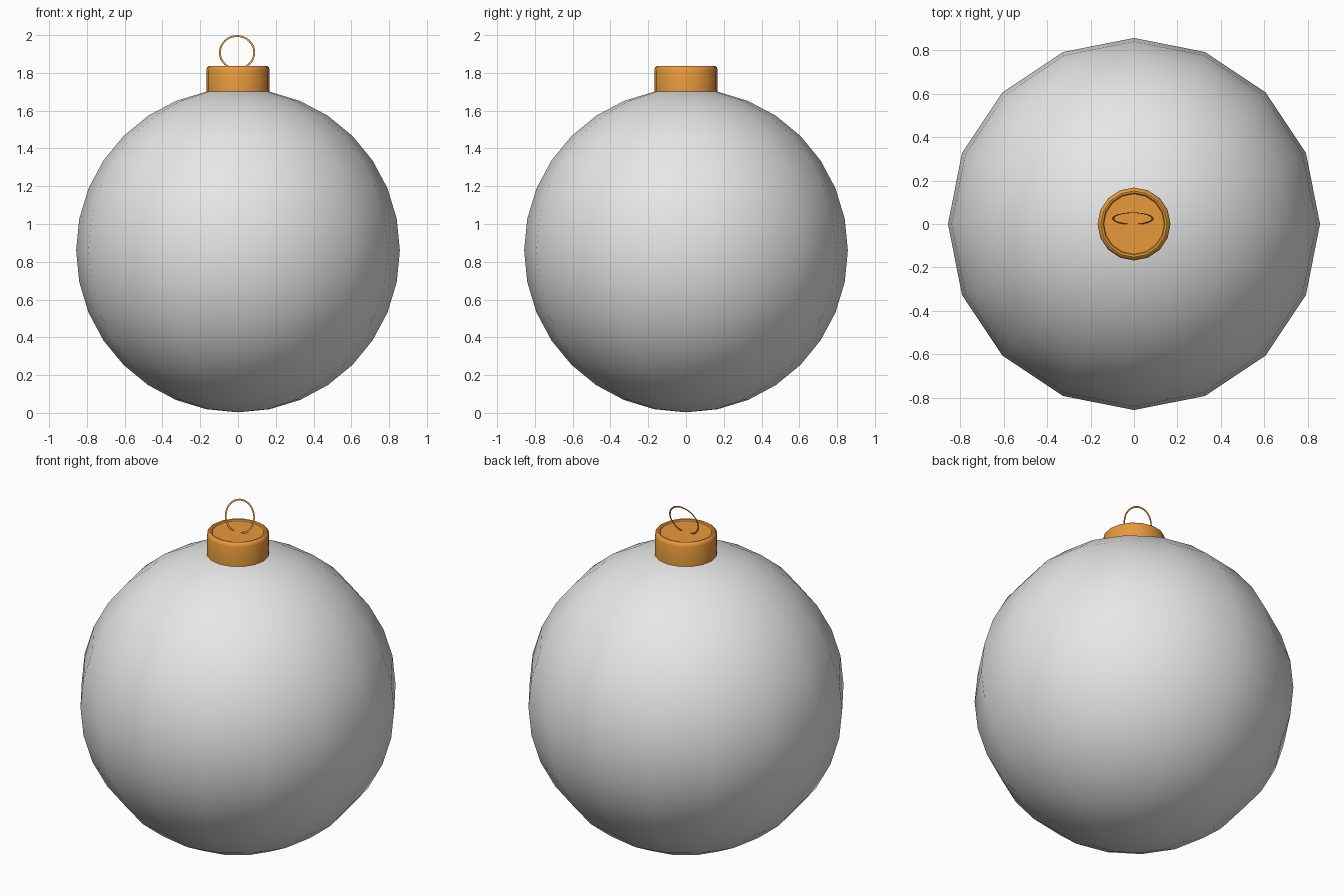
import bpy
import bmesh
import math
from mathutils import Matrix, Vector

if "Cube" in bpy.data.objects:
    bpy.data.objects.remove(bpy.data.objects["Cube"], do_unlink=True)


def make_material(name, colour):
    mat = bpy.data.materials.new(name)
    mat.use_nodes = True
    mat.diffuse_color = colour
    mat.node_tree.nodes["Principled BSDF"].inputs["Base Color"].default_value = colour
    return mat


def add_object(name, bm, mat, angle):
    bmesh.ops.recalc_face_normals(bm, faces=bm.faces)
    mesh = bpy.data.meshes.new(name)
    bm.to_mesh(mesh)
    bm.free()
    mesh.materials.append(mat)
    obj = bpy.data.objects.new(name, mesh)
    bpy.context.collection.objects.link(obj)
    bpy.ops.object.select_all(action='DESELECT')
    obj.select_set(True)
    bpy.context.view_layer.objects.active = obj
    bpy.ops.object.shade_smooth_by_angle(angle=math.radians(angle))
    return obj


def spin_profile(bm, points, axis, steps):
    verts = [bm.verts.new(p) for p in points]
    edges = [bm.edges.new(pair) for pair in zip(verts, verts[1:])]
    bmesh.ops.spin(bm, geom=verts + edges, cent=(0, 0, 0), axis=axis,
                   angle=math.tau, steps=steps, use_merge=True)
    bmesh.ops.remove_doubles(bm, verts=bm.verts, dist=0.0001)


silver = make_material("silver grey", (0.8, 0.8, 0.8, 1))
gold = make_material("orange gold", (0.8, 0.32, 0.045, 1))

# Round glass ball
bm = bmesh.new()
bmesh.ops.create_uvsphere(bm, u_segments=16, v_segments=16, radius=0.857)
bmesh.ops.translate(bm, verts=bm.verts, vec=(0, 0, 0.86))
add_object("ball", bm, silver, 60)

# Metal cap with a rounded rim and shallow recessed top
bm = bmesh.new()
profile = [(0.168, 1.69), (0.168, 1.815), (0.163, 1.83), (0.152, 1.837),
           (0.143, 1.835), (0.139, 1.828), (0, 1.828)]
spin_profile(bm, [(r, 0, z) for r, z in profile], (0, 0, 1), 16)
add_object("cap", bm, gold, 40)

# Thin wire loop, leaning backwards out of the cap
bm = bmesh.new()
wire = [(0.091 + 0.005 * math.cos(a), 0, 0.005 * math.sin(a))
        for a in (math.tau * i / 8 for i in range(9))]
spin_profile(bm, wire, (0, 1, 0), 32)
lean = Matrix.Rotation(math.radians(-17), 4, 'X')
bm.transform(Matrix.Translation(Vector((-0.005, 0.025, 1.908))) @ lean)
add_object("wire_loop", bm, gold, 60)
